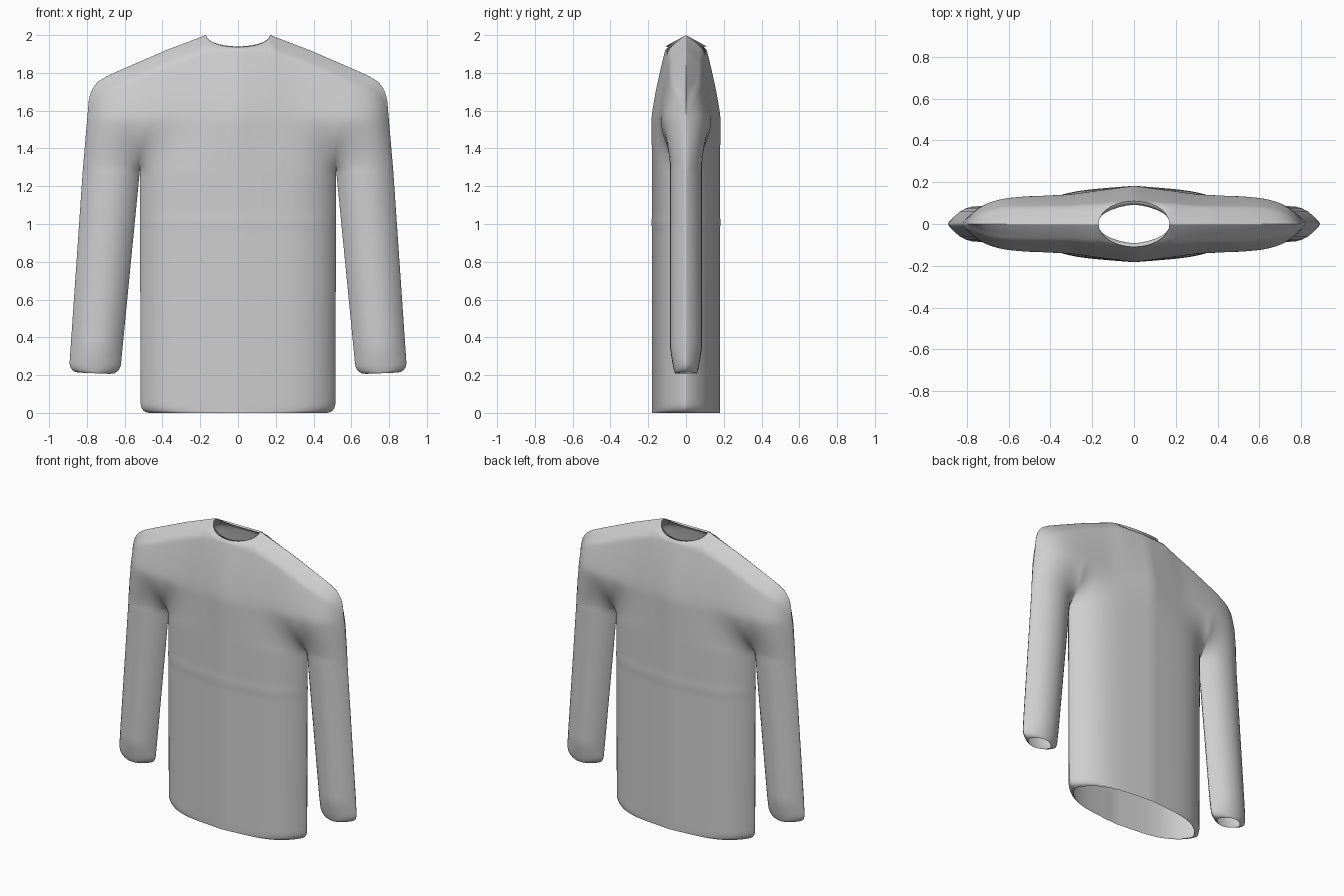
import bpy, bmesh, math

if "Cube" in bpy.data.objects:
    bpy.data.objects.remove(bpy.data.objects["Cube"])

# One quarter (front, right) of a long-sleeved sweater, mirrored in x and y
N, M, K = 20, 14, 7          # torso columns, sleeve columns, neck columns
ZA = 1.28                    # armpit height
SHOULDER = [(0.17, 2.0), (0.38, 1.92), (0.6, 1.825), (0.7, 1.78), (0.745, 1.75),
            (0.775, 1.71), (0.79, 1.66), (0.793, 1.62)]
DEPTH = [(0, 0.183), (0.15, 0.163), (0.3, 0.143), (0.5, 0.135), (0.6, 0.13), (0.7, 0.118), (0.85, 0.1)]


def interp(pts, x):
    if x <= pts[0][0]:
        return pts[0][1]
    for (a, b), (c, d) in zip(pts, pts[1:]):
        if x <= c:
            return b + (d - b) * (x - a) / (c - a)
    return pts[-1][1]


def along(pts, t):
    """Point at fraction t of a polyline's length."""
    segs = [math.dist(p, q) for p, q in zip(pts, pts[1:])]
    left = t * sum(segs)
    for p, q, s in zip(pts, pts[1:], segs):
        if left <= s:
            f = left / s
            return p[0] + (q[0] - p[0]) * f, p[1] + (q[1] - p[1]) * f
        left -= s
    return pts[-1]


def corner(dist, r):
    """Inset of a rounded corner at a distance from the end."""
    u = max(0.0, 1 - dist / r)
    return r * (1 - math.sqrt(max(0.0, 1 - u * u)))


def torso_depth(u):
    return (0.18 - 0.04 * u) * max(0.0, 1 - u ** 5) ** 0.8


def sleeve_depth(s):
    return 0.085 * max(0.0, 1 - abs(s) ** 2.2) ** 0.85


def roof(h, full):
    """Relative depth at a distance h under the shoulder ridge."""
    f = min(1.0, max(0.0, h - 0.05) / max(0.07, full))
    ridge = 0.102 * (1 - max(0.0, 1 - h / 0.08) ** 1.35)
    return (ridge + 0.081 * (1 - (1 - f) ** 1.3)) / 0.183


U = [math.sin(math.pi / 2 * i / N) for i in range(N + 1)]
S = [-math.cos(math.pi * j / M) for j in range(M + 1)]

bm = bmesh.new()


def grid(rows):
    vs = [[bm.verts.new(p) for p in r] for r in rows]
    for a, b in zip(vs, vs[1:]):
        for i in range(len(a) - 1):
            bm.faces.new((a[i], a[i + 1], b[i + 1], b[i]))


# Torso below the armpits, with rounded hem corners and a faint waist fold
rows = []
for z in [0, 0.004, 0.012, 0.025, 0.045] + [0.07 + (ZA - 0.07) * k / 44 for k in range(45)]:
    w = 0.515 + 0.005 * z / ZA - corner(z, 0.045)
    fold = 0.003 * math.exp(-((z - 1.01) / 0.02) ** 2)
    rows.append([(u * w, -(torso_depth(u) + fold * (u < 0.97)), z) for u in U])
grid(rows)

# Sleeve below the armpit, narrowing at the cuff
rows = []
L = ZA - 0.21
for t in [0, 0.004, 0.012, 0.025, 0.045, 0.07, 0.1, 0.14] + [0.18 + (L - 0.18) * k / 28 for k in range(29)]:
    f = 1 - t / L
    xi, xo = 0.52 + 0.105 * f, 0.822 + 0.073 * f
    cx, hw = (xi + xo) / 2, (xo - xi) / 2 - corner(t, 0.05)
    d = 0.68 + 0.32 * min(1, t / 0.14) ** 0.7
    rows.append([(cx + s * hw, -sleeve_depth(s) * d, ZA - L * f + 0.04 * s * hw * f) for s in S])
grid(rows)

# Yoke: from the armpit line up to the neckline and shoulder
bottom = [(u * 0.52, torso_depth(u)) for u in U]
bottom += [(0.671 + 0.151 * s, sleeve_depth(s)) for s in S[1:]]
last = len(bottom) - 1
top = []
for i in range(last + 1):
    if i < K:
        a = math.pi / 2 * i / K
        top.append((0.17 * math.sin(a), 2.0 - 0.06 * math.cos(a)))
    else:
        top.append(along(SHOULDER, (i - K) / (last - K)))
rows = []
R = 40
for k in range(R + 1):
    v = 1 - (1 - k / R) ** 1.5
    row = []
    for i, ((xb, db), (xt, zt)) in enumerate(zip(bottom, top)):
        x, z = xb + (xt - xb) * v, ZA + (zt - ZA) * v
        ridge = interp(SHOULDER, x)
        h = max(0.0, ridge - z)
        side = 1 - math.exp(-max(0.0, 0.822 - 0.085 * (z - ZA) - x) / 0.05)
        yoke = interp(DEPTH, x) * roof(h, ridge - 1.6) * side
        # quick rise right above the armpit, gentle elsewhere
        t = min(1, (z - ZA) / 0.3)
        near = math.exp(-abs(xb - 0.52) / 0.05)
        b = near * (1 - (1 - t) ** 2.3) + (1 - near) * t * t * (3 - 2 * t)
        y = db + (yoke - db) * b
        if i == last or (k == R and i >= K):
            y = 0.0
        elif k == R:
            y = 0.11 * math.cos(math.pi / 2 * i / K)
        row.append((x, -y, z))
    rows.append(row)
# Relax the inside of the yoke so the armpit blends softly into the chest
for _ in range(3):
    old = [r[:] for r in rows]
    for k in range(1, R - 6):
        for i in range(1, last):
            mean = (old[k - 1][i][1] + old[k + 1][i][1] + old[k][i - 1][1] + old[k][i + 1][1]) / 4
            x, y, z = old[k][i]
            rows[k][i] = (x, (y + mean) / 2, z)
grid(rows)

bmesh.ops.remove_doubles(bm, verts=bm.verts, dist=0.0005)
bmesh.ops.recalc_face_normals(bm, faces=bm.faces)
if sum(f.normal.y * f.calc_area() for f in bm.faces) > 0:
    bmesh.ops.reverse_faces(bm, faces=bm.faces)
for f in bm.faces:
    f.smooth = True

mesh = bpy.data.meshes.new("sweater")
bm.to_mesh(mesh)
bm.free()
sweater = bpy.data.objects.new("sweater", mesh)
bpy.context.collection.objects.link(sweater)
mir = sweater.modifiers.new("mirror", 'MIRROR')
mir.use_axis = (True, True, False)
mir.merge_threshold = 0.0005

# Plain knit colour
mat = bpy.data.materials.new("light grey")
mat.diffuse_color = (0.62, 0.62, 0.62, 1)
mat.use_nodes = True
mat.node_tree.nodes["Principled BSDF"].inputs["Base Color"].default_value = mat.diffuse_color
mesh.materials.append(mat)
